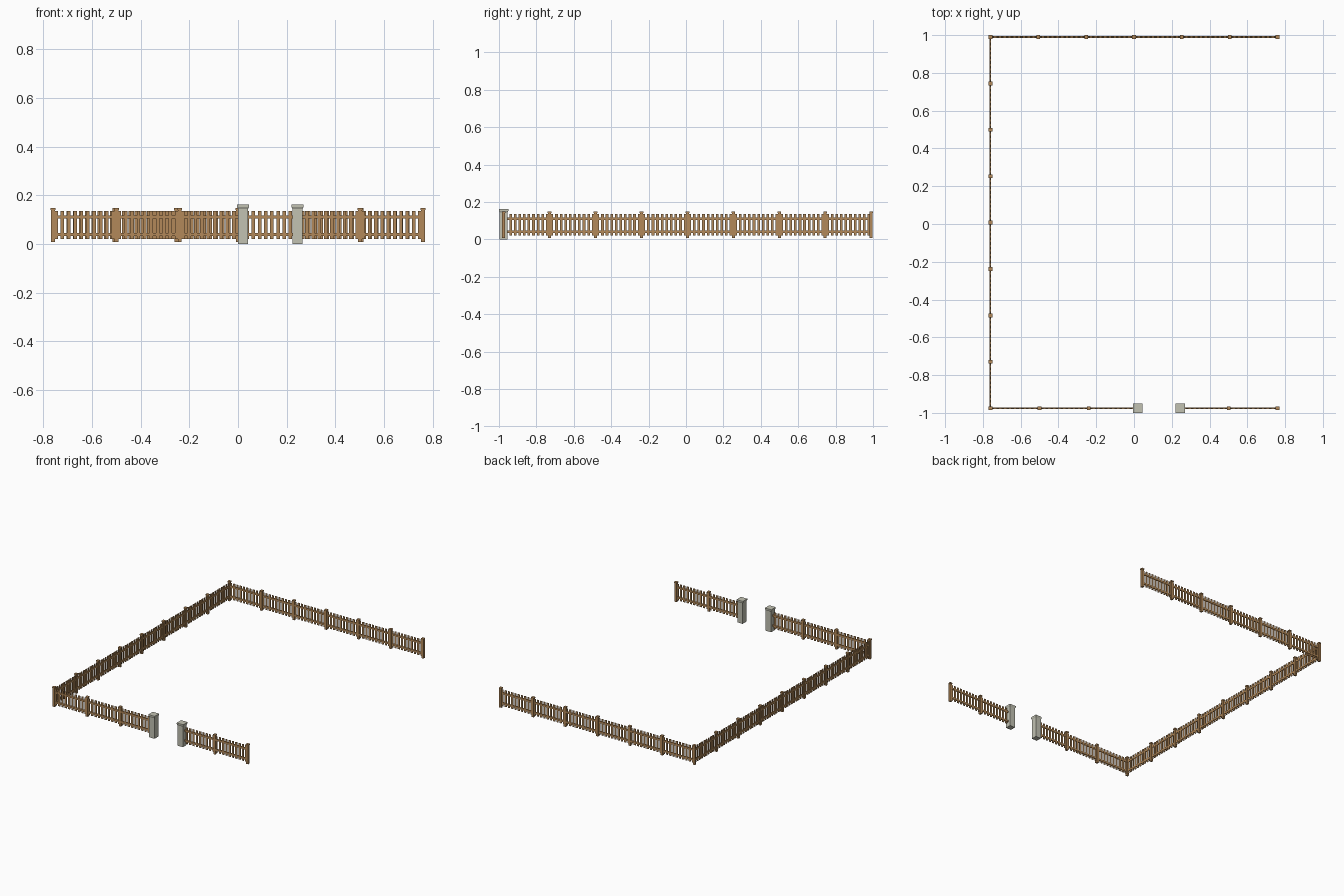
import bpy, bmesh
from mathutils import Matrix, Vector

if "Cube" in bpy.data.objects:
    bpy.data.objects.remove(bpy.data.objects["Cube"])


def material(name, rgb):
    m = bpy.data.materials.new(name)
    m.diffuse_color = (*rgb, 1)
    m.use_nodes = True
    m.node_tree.nodes["Principled BSDF"].inputs["Base Color"].default_value = m.diffuse_color
    return m


WOOD = material("warm wood", (0.45, 0.25, 0.10))
STONE = material("pale stone", (0.54, 0.54, 0.45))


def box(bm, centre, size):
    mat = Matrix.Translation(centre) @ Matrix.Diagonal((*size, 1))
    bmesh.ops.create_cube(bm, size=1, matrix=mat)


def finish(bm, name, mat):
    bmesh.ops.recalc_face_normals(bm, faces=bm.faces)
    me = bpy.data.meshes.new(name)
    bm.to_mesh(me)
    bm.free()
    me.materials.append(mat)
    ob = bpy.data.objects.new(name, me)
    bpy.context.collection.objects.link(ob)
    return ob


X, BACK, FRONT = 0.76, 0.99, -0.975
GATE = (0.021, 0.244)
PICKETS = 10


def fence_run(name, start, end, spans):
    """Rails and pickets between evenly spaced posts; returns post positions."""
    a, b = Vector(start), Vector(end)
    d = b - a
    along_x = abs(d.x) > abs(d.y)

    def size(length, depth, height):
        return (length, depth, height) if along_x else (depth, length, height)

    # Two long rails
    bm = bmesh.new()
    mid = (a + b) / 2
    for z in (0.040, 0.111):
        box(bm, (mid.x, mid.y, z), size(d.length, 0.008, 0.013))
    finish(bm, name + "_rails", WOOD)

    # Thin pickets, with the end ones close against each post
    bm = bmesh.new()
    span = d.length / spans
    inset = 0.0125
    pitch = (span - 2 * inset) / (PICKETS - 1)
    for s in range(spans):
        for i in range(PICKETS):
            p = a + d.normalized() * (s * span + inset + i * pitch)
            box(bm, (p.x, p.y, 0.078), size(0.014, 0.005, 0.116))
    finish(bm, name + "_pickets", WOOD)
    return [a + d * (s / spans) for s in range(spans + 1)]


posts = []
posts += fence_run("back_fence", (-X, BACK), (X, BACK), 6)
posts += fence_run("left_fence", (-X, FRONT), (-X, BACK), 8)[:-1]
posts += fence_run("front_left_fence", (-X, FRONT), (GATE[0], FRONT), 3)[1:-1]
posts += fence_run("front_right_fence", (GATE[1], FRONT), (X, FRONT), 2)[1:]

# Wooden posts with small caps
bm = bmesh.new()
for p in posts:
    box(bm, (p.x, p.y, 0.074), (0.016, 0.016, 0.132))
    box(bm, (p.x, p.y, 0.144), (0.020, 0.020, 0.008))
finish(bm, "wooden_posts", WOOD)

# Stone gate pillars: square section swept up a flared profile
PROFILE = [(0.021, 0.0), (0.021, 0.145), (0.025, 0.153), (0.025, 0.162)]
for side, x in zip(("left", "right"), GATE):
    bm = bmesh.new()
    rings = [[bm.verts.new((x + sx * r, FRONT + sy * r, z))
              for sx, sy in ((-1, -1), (1, -1), (1, 1), (-1, 1))]
             for r, z in PROFILE]
    for lo, hi in zip(rings, rings[1:]):
        for i in range(4):
            j = (i + 1) % 4
            bm.faces.new((lo[i], lo[j], hi[j], hi[i]))
    bm.faces.new(rings[0][::-1])
    bm.faces.new(rings[-1])
    finish(bm, side + "_gate_pillar", STONE)
